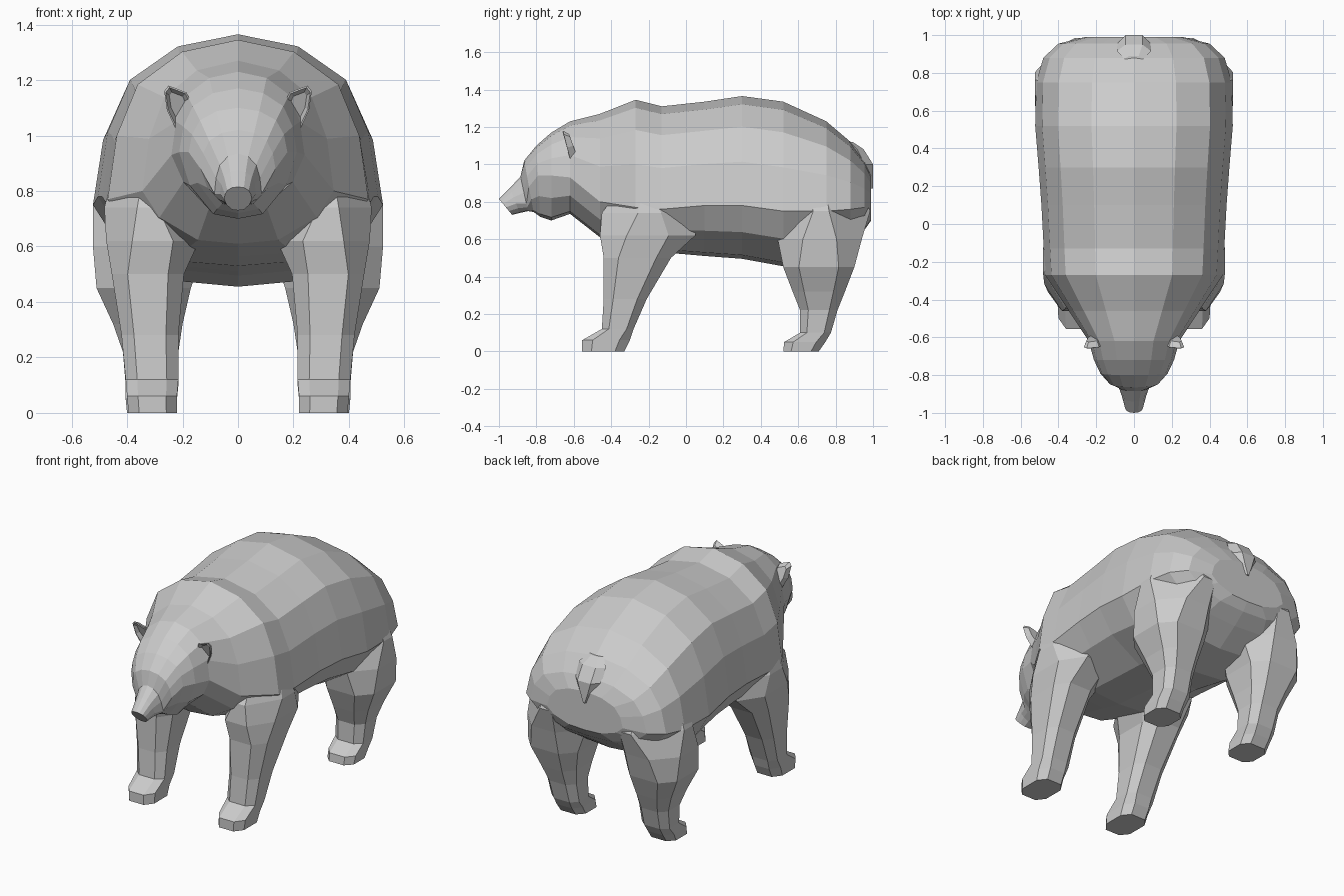
import bpy, bmesh
from mathutils import Vector


def loft(name, rings):
    """Skin a list of equal-sized point rings and cap both ends."""
    bm = bmesh.new()
    loops = [[bm.verts.new(p) for p in r] for r in rings]
    n = len(loops[0])
    for a, b in zip(loops, loops[1:]):
        for i in range(n):
            bm.faces.new((a[i], a[(i + 1) % n], b[(i + 1) % n], b[i]))
    bm.faces.new(loops[0])
    bm.faces.new(loops[-1])
    bmesh.ops.recalc_face_normals(bm, faces=bm.faces)
    me = bpy.data.meshes.new(name)
    bm.to_mesh(me)
    bm.free()
    ob = bpy.data.objects.new(name, me)
    bpy.context.collection.objects.link(ob)
    return ob


# Torso and head cross-section: (share of half width, share of height)
HALF = [(0, 1), (.43, .925), (.77, .72), (.93, .40), (1, 0),
        (.82, -.5), (.42, -.93), (0, -1)]


def body_ring(y, hw, top, mid, bot, lean=0):
    pts = []
    for u, f in HALF:
        z = mid + f * (top - mid if f > 0 else mid - bot)
        pts.append((u * hw, y + lean * (top - z) / (top - bot), z))
    return pts + [(-x, y_, z_) for x, y_, z_ in pts[-2:0:-1]]


# y, half width, top, widest height, bottom, backward lean of the lower edge
BODY = [
    (-1.0, .05, .815, .77, .73, .07),
    (-.94, .065, .875, .79, .74, .05),
    (-.885, .085, .935, .79, .75, .04),
    (-.865, .135, 1.02, .88, .745, .05),
    (-.80, .178, 1.10, .94, .72, .02),
    (-.72, .212, 1.17, .94, .70),
    (-.62, .24, 1.23, .93, .735),
    (-.46, .345, 1.27, .80, .61),
    (-.27, .47, 1.345, .77, .565),
    (-.13, .478, 1.31, .76, .53),
    (.10, .49, 1.335, .78, .51),
    (.30, .505, 1.365, .78, .495),
    (.52, .523, 1.335, .75, .455),
    (.75, .518, 1.23, .75, .50),
    (.88, .48, 1.12, .76, .59),
    (.955, .40, 1.02, .77, .65),
    (.99, .26, .94, .78, .70),
]
body = loft("body", [body_ring(*s) for s in BODY])


def leg_ring(s, z, y0, y1, x0, x1, c=.22):
    dx, dy = (x1 - x0) * c, (y1 - y0) * c
    pts = [(x0 + dx, y0), (x1 - dx, y0), (x1, y0 + dy), (x1, y1 - dy),
           (x1 - dx, y1), (x0 + dx, y1), (x0, y1 - dy), (x0, y0 + dy)]
    return [(s * x, y, z) for x, y in pts]


# Legs: z, front y, back y, inner x, outer x, corner cut
FRONT = [
    (0, -.555, -.33, .22, .395),
    (.06, -.555, -.30, .22, .40),
    (.12, -.45, -.28, .215, .405),
    (.28, -.44, -.21, .215, .42),
    (.50, -.44, -.08, .195, .455),
    (.62, -.46, .05, .14, .475, .28),
    (.74, -.45, .06, .17, .482, .38),
    (.86, -.36, -.03, .18, .45, .4),
]
HIND = [
    (0, .52, .71, .22, .40),
    (.05, .525, .745, .22, .405),
    (.10, .61, .775, .215, .405),
    (.22, .61, .81, .215, .415),
    (.32, .57, .85, .20, .45),
    (.45, .52, .90, .17, .51),
    (.60, .49, .94, .12, .523, .3),
    (.75, .46, .985, .02, .523, .42),
    (.92, .50, .90, .06, .46, .4),
]
for name, rows in (("front_leg", FRONT), ("hind_leg", HIND)):
    for s in (-1, 1):
        leg = loft(name, [leg_ring(s, *r) for r in rows])
        # Weld the leg into the body so no inner surfaces remain
        mod = body.modifiers.new("weld_" + name, 'BOOLEAN')
        mod.operation = 'UNION'
        mod.solver = 'EXACT'
        mod.object = leg
        bpy.context.view_layer.objects.active = body
        bpy.ops.object.modifier_apply(modifier=mod.name)
        bpy.data.objects.remove(leg)

# Ears: cupped leaves standing across the head, swept slightly back
EAR = [(.222, 1.02), (.17, 1.12), (.185, 1.155), (.25, 1.18), (.266, 1.16), (.256, 1.09)]


def ear(name, s):
    mid = Vector((.22, 1.12))

    def ring(y, k):
        return [(s * (mid.x + (x - mid.x) * k), y - .25 * (z - 1.1), mid.y + (z - mid.y) * k)
                for x, z in EAR]
    return loft(name, [ring(-.62, .6), ring(-.64, .88), ring(-.638, 1), ring(-.605, .7)])


ear("right_ear", 1)
ear("left_ear", -1)

# Tail: small drop hanging on the rump: z, y centre, half width, half depth
TAIL = [(1.12, .875, .05, .015), (1.08, .915, .09, .035), (1.0, .955, .09, .045),
        (.93, .972, .05, .028), (.87, .988, .01, .012)]
HEX = [(1, 0), (.5, 1), (-.5, 1), (-1, 0), (-.5, -1), (.5, -1)]
loft("tail", [[(u * w, y + v * d, z) for u, v in HEX] for z, y, w, d in TAIL])
